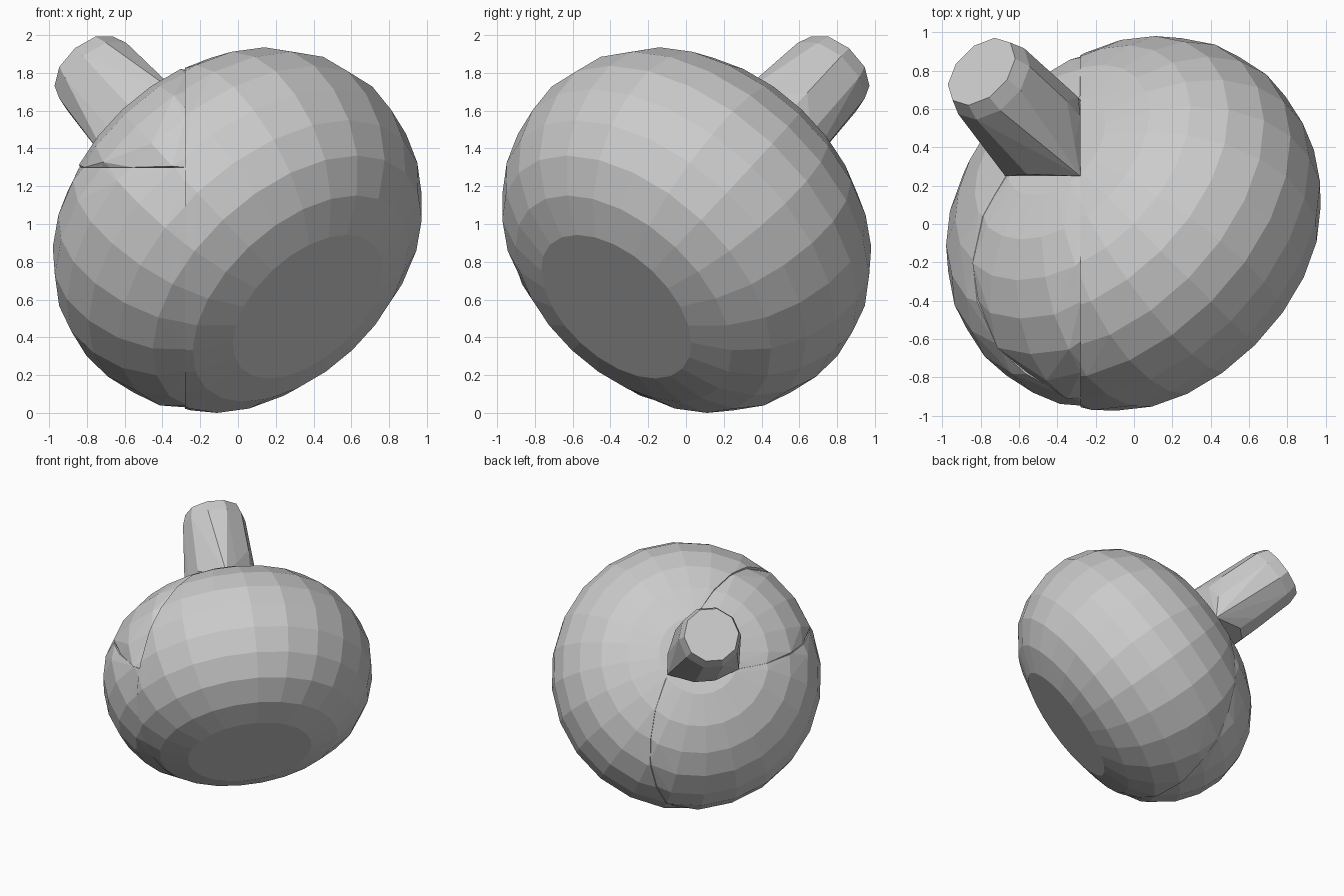
import bpy, bmesh
from math import sin, cos, tau
from mathutils import Vector

if "Cube" in bpy.data.objects:
    bpy.data.objects.remove(bpy.data.objects["Cube"])

CENTRE = Vector((0, 0, 0.965))
AXIS = Vector((-0.56, 0.56, 0.61)).normalized()
U = AXIS.cross(Vector((0, 0, 1))).normalized()
V = AXIS.cross(U)

# (radius, distance along the tilted axis)
BODY = [(0.48, -0.66), (0.69, -0.59), (0.86, -0.465), (0.97, -0.3), (1.03, -0.11),
        (1.04, 0.08), (0.995, 0.26), (0.89, 0.435), (0.74, 0.57), (0.55, 0.67), (0.31, 0.725)]
STEM = [(0.262, 0.85), (0.255, 1.0), (0.243, 1.33), (0.213, 1.42)]
X, Y, Z = -0.28, 0.25, 1.3  # seam planes


def ring_points(profile, sides):
    return [CENTRE + AXIS * t + (U * cos(tau * i / sides) + V * sin(tau * i / sides)) * r
            for r, t in profile for i in range(sides)]


def hull(bm):
    res = bmesh.ops.convex_hull(bm, input=bm.verts[:])
    junk = {e for key in ("geom_interior", "geom_unused") for e in res[key]
            if isinstance(e, bmesh.types.BMVert)}
    bmesh.ops.delete(bm, geom=list(junk), context='VERTS')


def clip(bm, point, normal):
    """Cut away the side the normal points to and close the cut."""
    bmesh.ops.bisect_plane(bm, geom=bm.verts[:] + bm.edges[:] + bm.faces[:],
                           plane_co=point, plane_no=normal, clear_outer=True)
    edges = [e for e in bm.edges if e.is_boundary]
    bmesh.ops.holes_fill(bm, edges=edges, sides=0)


def piece(name, cuts, rim=1.0, extra=()):
    bm = bmesh.new()
    for p in ring_points(BODY, 24):
        bm.verts.new(p)
    hull(bm)
    for axis, value, sign in cuts:
        point, normal = Vector(), Vector()
        point[axis], normal[axis] = value, sign
        clip(bm, point, normal)
    # draw the cut rims in slightly, leaving a thin seam between pieces
    for v in bm.verts:
        on = [(a, val) for a, val, s in cuts if abs(v.co[a] - val) < 1e-4]
        if on:
            d = v.co - CENTRE
            along = AXIS * d.dot(AXIS)
            new = CENTRE + along + (d - along) * rim
            for a, val in on:
                new[a] = val
            v.co = new
    # rebuild as a clean convex solid
    pts = [v.co.copy() for v in bm.verts] + list(extra)
    bm.clear()
    for p in pts:
        bm.verts.new(p)
    bmesh.ops.remove_doubles(bm, verts=bm.verts[:], dist=0.0005)
    hull(bm)
    bmesh.ops.dissolve_limit(bm, angle_limit=0.01, verts=bm.verts[:], edges=bm.edges[:])
    bmesh.ops.recalc_face_normals(bm, faces=bm.faces[:])
    mesh = bpy.data.meshes.new(name)
    bm.to_mesh(mesh)
    bm.free()
    obj = bpy.data.objects.new(name, mesh)
    bpy.context.collection.objects.link(obj)


piece("body_main", [(0, X, -1)], 0.995)
piece("body_lower_side", [(0, X, 1), (2, Z, 1)], 0.985)
piece("body_upper_side", [(0, X, 1), (2, Z, -1), (1, Y, 1)], 0.975)
# stem grows out of the last corner of the body
stem = [Vector((min(p.x, X), max(p.y, Y), max(p.z, Z))) for p in ring_points(STEM, 10)]
piece("stem", [(0, X, 1), (2, Z, -1), (1, Y, -1)], 1.0, stem)
